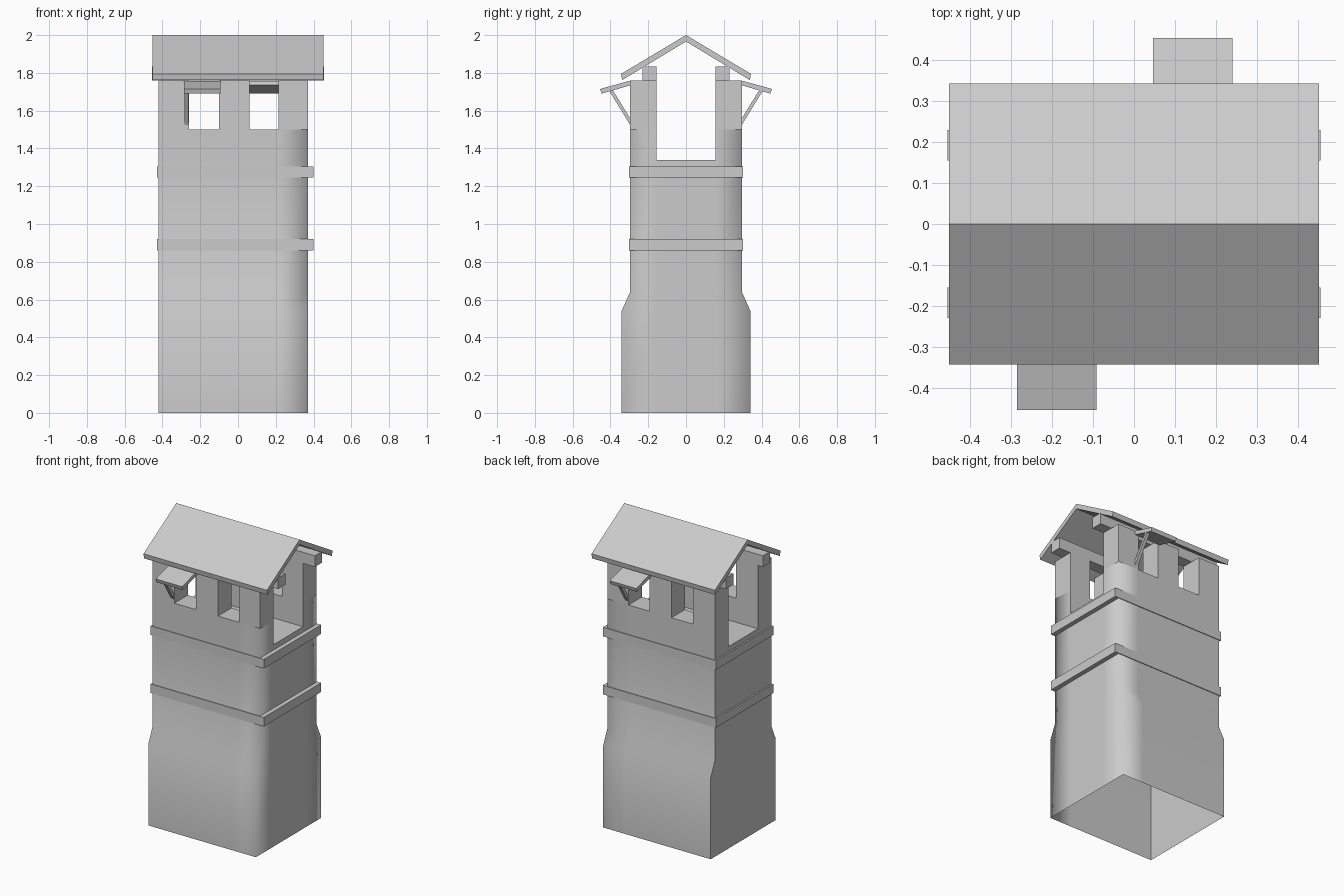
import bpy, bmesh
from mathutils import Vector

cube = bpy.data.objects.get("Cube")
if cube:
    bpy.data.objects.remove(cube)

grey = bpy.data.materials.new("plain grey")
grey.use_nodes = True
colour = (0.6, 0.6, 0.6, 1)
grey.diffuse_color = colour
grey.node_tree.nodes["Principled BSDF"].inputs["Base Color"].default_value = colour


def finish(name, bm):
    bmesh.ops.remove_doubles(bm, verts=bm.verts, dist=0.0005)
    bmesh.ops.recalc_face_normals(bm, faces=bm.faces)
    mesh = bpy.data.meshes.new(name)
    bm.to_mesh(mesh)
    bm.free()
    mesh.materials.append(grey)
    obj = bpy.data.objects.new(name, mesh)
    bpy.context.collection.objects.link(obj)
    return obj


def extrude_x(name, profile, x0, x1):
    """Solid with a (y, z) profile running along x."""
    bm = bmesh.new()
    face = bm.faces.new([bm.verts.new((x0, y, z)) for y, z in profile])
    moved = bmesh.ops.extrude_face_region(bm, geom=[face])["geom"]
    bmesh.ops.translate(bm, vec=(x1 - x0, 0, 0),
                        verts=[v for v in moved if isinstance(v, bmesh.types.BMVert)])
    return finish(name, bm)


def box(name, x0, x1, y0, y1, z0, z1):
    return extrude_x(name, [(y0, z0), (y1, z0), (y1, z1), (y0, z1)], x0, x1)


# Tower: a block grid with a flared base, open ends and window notches
XS = [-0.42, -0.26, -0.10, 0.06, 0.215, 0.37]
YS = [-0.296, -0.155, 0.155, 0.296]
ZS = [0, 0.54, 0.64, 1.34, 1.5, 1.76]
WINDOWS = (1, 3)


def solid(i, j, k):
    if not (0 <= i < 5 and 0 <= j < 3 and k < 5):
        return False
    if k < 3:
        return True
    return j != 1 and (k == 3 or i not in WINDOWS)


def corner(i, j, k):
    flare = 0.341 / 0.296 if k < 2 and j in (0, 3) else 1
    return Vector((XS[i], YS[j] * flare, ZS[k]))


bm = bmesh.new()
for i in range(5):
    for j in range(3):
        for k in range(5):
            if not solid(i, j, k):
                continue
            for axis in range(3):
                for side in (0, 1):
                    step = [0, 0, 0]
                    step[axis] = 2 * side - 1
                    near = (i + step[0], j + step[1], k + step[2])
                    if near[2] < 0 or solid(*near):
                        continue
                    loop = []
                    for a, b in ((0, 0), (1, 0), (1, 1), (0, 1)):
                        off = [a, b]
                        off.insert(axis, side)
                        loop.append(bm.verts.new(corner(i + off[0], j + off[1], k + off[2])))
                    bm.faces.new(loop)
bmesh.ops.remove_doubles(bm, verts=bm.verts, dist=0.0005)
bmesh.ops.recalc_face_normals(bm, faces=bm.faces)
# Soften only the two upright corners on the +x end
for f in bm.faces:
    f.smooth = f.calc_center_median().z < 1.5
for e in bm.edges:
    a, b = (v.co for v in e.verts)
    soft = (min(a.x, b.x) > 0.36 and min(abs(a.y), abs(b.y)) > 0.29
            and abs(a.z - b.z) > 0.05 and max(a.z, b.z) < 1.51)
    e.smooth = soft or (len(e.link_faces) == 2 and e.calc_face_angle(0) < 0.52)
finish("tower_walls", bm)

# Trim bands around the shaft
for name, z in (("lower_band", 0.86), ("upper_band", 1.245)):
    for side, s in (("front", -1), ("back", 1)):
        y0, y1 = sorted((s * 0.301, s * 0.27))
        box(f"{name}_{side}", -0.43, 0.40, y0, y1, z, z + 0.06)
    for side, x0, x1 in (("right", -0.43, -0.40), ("left", 0.35, 0.40)):
        box(f"{name}_{side}", x0, x1, -0.27, 0.27, z, z + 0.06)

# Gable roof and the beams carrying it
slope = [(-0.344, 1.795), (0, 2.0), (0.344, 1.795), (0.338, 1.762), (0, 1.966), (-0.338, 1.762)]
extrude_x("gable_roof", slope, -0.453, 0.453)
for side, s in (("front", -1), ("back", 1)):
    y0, y1 = sorted((s * 0.155, s * 0.23))
    box(f"{side}_roof_beam", -0.456, 0.456, y0, y1, 1.76, 1.834)

# Window awnings with one strut each, turned half round for the back
awning = [(0.455, 1.715), (0.447, 1.69), (0.292, 1.735), (0.299, 1.758)]
strut = [(0.405, 1.704), (0.295, 1.545), (0.295, 1.52), (0.31, 1.53), (0.385, 1.71)]
strut = [(0.405, 1.703), (0.387, 1.708), (0.29, 1.55), (0.29, 1.515)]
for side, s in (("front", -1), ("back", 1)):
    def turn(x):
        return x if s < 0 else -0.05 - x + 0.005
    extrude_x(f"{side}_awning", [(s * y, z) for y, z in awning], turn(-0.286), turn(-0.092))
    extrude_x(f"{side}_awning_strut", [(s * y, z) for y, z in strut], turn(-0.284), turn(-0.262))
